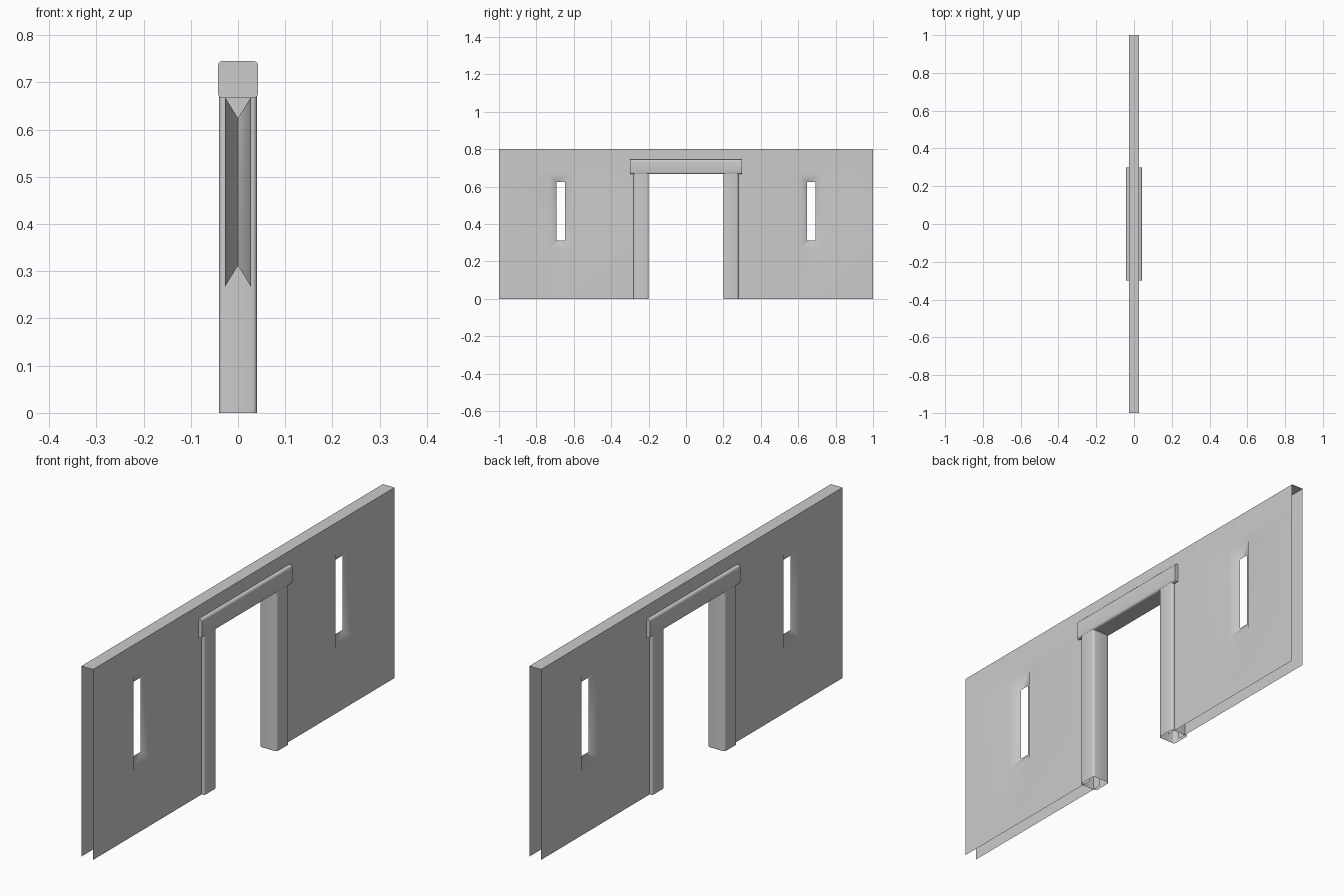
import bpy
import bmesh
import math

cube = bpy.data.objects.get("Cube")
if cube:
    bpy.data.objects.remove(cube, do_unlink=True)

stone = bpy.data.materials.new("plain_grey")
stone.use_nodes = True
GREY = (0.6, 0.6, 0.6, 1)
stone.diffuse_color = GREY
stone.node_tree.nodes["Principled BSDF"].inputs["Base Color"].default_value = GREY

HALF, HEIGHT = 0.027, 0.8          # wall half thickness and height
DOOR_Y, DOOR_Z = 0.24, 0.7         # hole behind the door frame
WIN_Y, WIN_Z = 0.67, 0.468         # window centre
OUTER, INNER = (0.061, 0.2), (0.022, 0.156)


def finish(name, bm, angle):
    bmesh.ops.remove_doubles(bm, verts=bm.verts, dist=0.0005)
    bmesh.ops.recalc_face_normals(bm, faces=bm.faces)
    mesh = bpy.data.meshes.new(name)
    bm.to_mesh(mesh)
    bm.free()
    mesh.materials.append(stone)
    obj = bpy.data.objects.new(name, mesh)
    bpy.context.collection.objects.link(obj)
    bpy.ops.object.select_all(action="DESELECT")
    obj.select_set(True)
    bpy.context.view_layer.objects.active = obj
    bpy.ops.object.shade_smooth_by_angle(angle=math.radians(angle))
    return obj


def face(bm, points):
    return bm.faces.new([bm.verts.new(p) for p in points])


def rect(x, y, z, half):
    w, h = half
    return [(x, y - w, z - h), (x, y + w, z - h), (x, y + w, z + h), (x, y - w, z + h)]


# Hollow wall: two skins with door and window holes, open ends and base
bm = bmesh.new()
side = [DOOR_Y, WIN_Y - OUTER[0], WIN_Y + OUTER[0], 1]
ys = [-y for y in reversed(side)] + side
zs = [0, WIN_Z - OUTER[1], WIN_Z + OUTER[1], DOOR_Z, HEIGHT]
for y0, y1 in zip(ys, ys[1:]):
    mid = abs(y0 + y1) / 2
    for z0, z1 in zip(zs, zs[1:]):
        in_door = mid < DOOR_Y and z1 <= DOOR_Z
        in_window = abs(mid - WIN_Y) < 0.01 and z0 == zs[1]
        if not in_door and not in_window:
            for x in (-HALF, HALF):
                face(bm, [(x, y0, z0), (x, y1, z0), (x, y1, z1), (x, y0, z1)])
    face(bm, [(-HALF, y0, HEIGHT), (HALF, y0, HEIGHT), (HALF, y1, HEIGHT), (-HALF, y1, HEIGHT)])

# Splayed window reveals narrowing to the middle of the wall
for y in (-WIN_Y, WIN_Y):
    inner = rect(0, y, WIN_Z, INNER)
    for x in (-HALF, HALF):
        outer = rect(x, y, WIN_Z, OUTER)
        for i in range(4):
            j = (i + 1) % 4
            face(bm, [outer[i], outer[j], inner[j], inner[i]])
wall = finish("wall", bm, 50)
normals = wall.modifiers.new("flat_skins", "WEIGHTED_NORMAL")
normals.keep_sharp = True


def rounded_profile(w, h, r, steps=3):
    """Points round a rectangle with rounded corners."""
    points = []
    for k, (sx, sy) in enumerate([(1, 1), (-1, 1), (-1, -1), (1, -1)]):
        for s in range(steps + 1):
            a = math.radians(90) * (k + s / steps)
            points.append((sx * (w - r) + r * math.cos(a), sy * (h - r) + r * math.sin(a)))
    return points


def bar(name, profile, place, start, end, capped):
    bm = bmesh.new()
    n = len(profile)
    for i in range(n):
        a, b = profile[i], profile[(i + 1) % n]
        face(bm, [place(a, start), place(b, start), place(b, end), place(a, end)])
    if capped:
        for t in (start, end):
            face(bm, [place(p, t) for p in profile])
    return finish(name, bm, 40)


# Door posts, hollow with an open foot
for name, y in (("front_door_post", -0.24), ("back_door_post", 0.24)):
    bar(name, rounded_profile(0.04, 0.04, 0.009),
        lambda p, t, y=y: (p[0], y + p[1], t), 0, 0.69, False)

# Lintel across the posts
bar("lintel", rounded_profile(0.042, 0.039, 0.009),
    lambda p, t: (p[0], t, 0.706 + p[1]), -0.3, 0.3, True)
